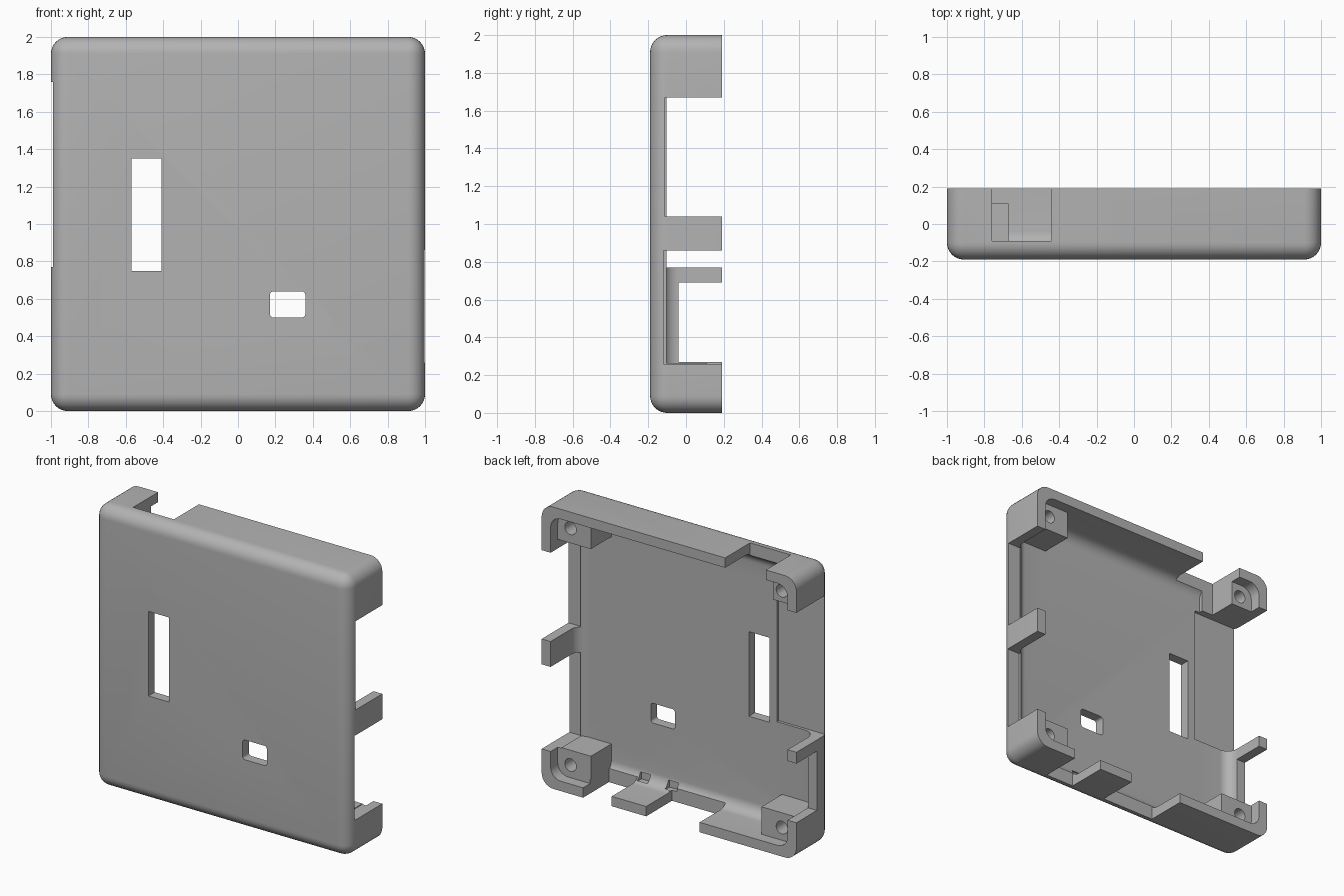
import bpy, bmesh, math
from mathutils import Matrix

cube = bpy.data.objects.get("Cube")
if cube:
    bpy.data.objects.remove(cube, do_unlink=True)

BACK, FRONT, FLOOR, WALL = 0.19, -0.19, -0.12, 0.07
OVER = 0.3  # past the open back

grey = bpy.data.materials.new("matte grey")
grey.use_nodes = True
COLOUR = (0.45, 0.45, 0.45, 1)
grey.diffuse_color = COLOUR
grey.node_tree.nodes["Principled BSDF"].inputs["Base Color"].default_value = COLOUR


def box(name, x, y, z, radius=0, round_front=False):
    """Box from ranges; radius rounds the edges along y, and the front rim."""
    bm = bmesh.new()
    bmesh.ops.create_cube(bm, size=1)
    for v in bm.verts:
        v.co = [r[0] if c < 0 else r[1] for c, r in zip(v.co, (x, y, z))]
    if radius:
        edges = []
        for e in bm.edges:
            a, b = (v.co.y for v in e.verts)
            if abs(a - b) > 1e-4 or (round_front and max(a, b) < y[0] + 1e-4):
                edges.append(e)
        bmesh.ops.bevel(bm, geom=edges, offset=radius, segments=8, profile=0.5,
                        affect='EDGES', clamp_overlap=True)
    return finish(name, bm)


def cylinder(name, x, z, radius, y):
    bm = bmesh.new()
    bmesh.ops.create_cone(bm, cap_ends=True, segments=32, radius1=radius,
                          radius2=radius, depth=y[1] - y[0])
    bmesh.ops.rotate(bm, verts=bm.verts, matrix=Matrix.Rotation(math.pi / 2, 3, 'X'))
    bmesh.ops.translate(bm, verts=bm.verts, vec=(x, sum(y) / 2, z))
    return finish(name, bm)


def finish(name, bm):
    bmesh.ops.recalc_face_normals(bm, faces=bm.faces)
    mesh = bpy.data.meshes.new(name)
    bm.to_mesh(mesh)
    bm.free()
    mesh.materials.append(grey)
    ob = bpy.data.objects.new(name, mesh)
    bpy.context.collection.objects.link(ob)
    return ob


def combine(target, tool, operation='DIFFERENCE'):
    mod = target.modifiers.new("cut", 'BOOLEAN')
    mod.operation, mod.object, mod.solver = operation, tool, 'EXACT'
    bpy.context.view_layer.update()
    graph = bpy.context.evaluated_depsgraph_get()
    mesh = bpy.data.meshes.new_from_object(target.evaluated_get(graph))
    target.modifiers.clear()
    target.data = mesh
    bpy.data.objects.remove(tool, do_unlink=True)


# Rounded tray, open at the back
case = box("case_shell", (-1, 1), (FRONT, BACK), (0, 2), 0.09, True)
combine(case, box("cavity", (WALL - 1, 1 - WALL), (FLOOR, OVER), (WALL, 2 - WALL), 0.08, True))

# Corner screw bosses
for sx in (-1, 1):
    for sz in (-1, 1):
        xs = sorted((sx * 0.67, sx * 0.955))
        zs = sorted((1 + sz * 0.735, 1 + sz * 0.955))
        combine(case, box("boss", xs, (-0.15, 0.11), zs), 'UNION')
        combine(case, cylinder("screw_hole", sx * 0.83, 1 + sz * 0.84, 0.045, (-0.08, OVER)))

# Openings through the front
combine(case, box("tall_slot", (-0.57, -0.41), (-OVER, 0), (0.75, 1.35)))
combine(case, box("button_window", (0.17, 0.36), (-OVER, 0), (0.5, 0.64), 0.02))

# Gaps in the side walls: name, x, y start, z
gaps = [
    ("left_lower_gap", (0.9, 1.1), -0.12, (0.26, 0.86)),
    ("left_upper_gap", (0.9, 1.1), -0.11, (1.04, 1.67)),
    ("right_main_gap", (-1.1, -0.63), -0.14, (0.77, 1.76)),
    ("right_low_gap", (-1.1, -0.9), -0.04, (0.27, 0.69)),
    ("top_gap", (-0.76, -0.44), -0.09, (1.7, 2.1)),
    ("bottom_wide_gap", (-0.24, 0.18), -0.1, (-0.1, 0.1)),
    ("bottom_small_gap", (0.45, 0.675), -0.1, (-0.1, 0.1)),
    ("clip_relief_a", (0.36, 0.44), -0.13, (0.075, 0.13)),
    ("clip_relief_b", (0.14, 0.22), -0.13, (0.075, 0.13)),
]
for name, x, y0, z in gaps:
    top = -0.08 if "relief" in name else OVER
    combine(case, box(name, x, (y0, top), z))

bpy.ops.object.select_all(action='DESELECT')
case.select_set(True)
bpy.context.view_layer.objects.active = case
bpy.ops.object.shade_smooth_by_angle(angle=math.radians(30))
